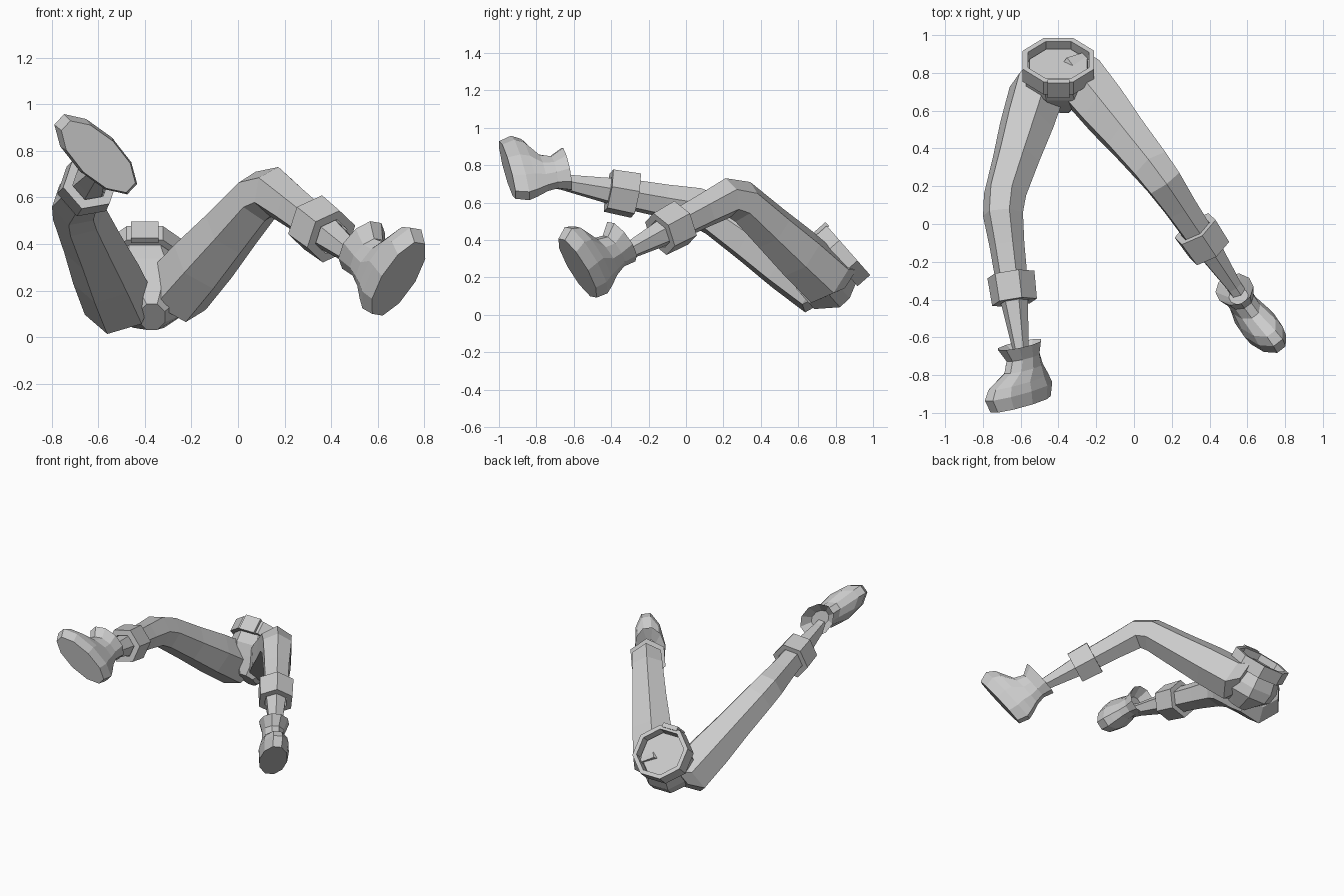
import bpy, bmesh, math
from mathutils import Vector as V

if "Cube" in bpy.data.objects:
    bpy.data.objects.remove(bpy.data.objects["Cube"])

grey = bpy.data.materials.new("plain grey")
grey.diffuse_color = (0.6, 0.6, 0.6, 1)
grey.use_nodes = True
grey.node_tree.nodes["Principled BSDF"].inputs["Base Color"].default_value = grey.diffuse_color


def ring(c, p, q, rp, rq, n, off=0.5):
    """Polygon of n points round c in the plane of p and q."""
    out = []
    for i in range(n):
        t = 2 * math.pi * (i + off) / n
        out.append(c + p * rp * math.cos(t) + q * rq * math.sin(t))
    return out


def loft(name, rings, closed=False):
    """Skin a list of rings; capped at the ends, or joined into a band."""
    bm = bmesh.new()
    rows = [[bm.verts.new(v) for v in r] for r in rings]
    n = len(rows[0])
    pairs = list(zip(rows, rows[1:]))
    if closed:
        pairs.append((rows[-1], rows[0]))
    else:
        bm.faces.new(rows[0])
        bm.faces.new(rows[-1])
    for a, b in pairs:
        for i in range(n):
            j = (i + 1) % n
            bm.faces.new((a[i], a[j], b[j], b[i]))
    bmesh.ops.recalc_face_normals(bm, faces=bm.faces)
    me = bpy.data.meshes.new(name)
    bm.to_mesh(me)
    bm.free()
    me.materials.append(grey)
    ob = bpy.data.objects.new(name, me)
    bpy.context.collection.objects.link(ob)
    return ob


# Tilted waist frame: body axis, back direction, sideways
axis = V((0, 0.75, 0.66)).normalized()
back = V((0, 0.66, -0.75)).normalized()
side = V((1, 0, 0))
waist = V((-0.40, 0.835, 0.315))

# Pelvis: (height along axis, shift back, shift x, half width, half depth)
sections = [(0.0, 0.0, 0, 0.165, 0.15), (-0.05, 0.01, 0, 0.18, 0.165),
            (-0.12, 0.03, 0.01, 0.20, 0.18), (-0.19, 0.05, 0.015, 0.18, 0.16),
            (-0.30, 0.04, 0.03, 0.06, 0.08)]
loft("pelvis", [ring(waist + axis * t + back * b + side * x, side, back, rx, rb, 8)
                for t, b, x, rx, rb in sections])

# Belt and buckle
loft("belt", [ring(waist + axis * t, side, back, 0.205 - d, 0.19 - d, 8)
              for t, d in ((-0.045, 0.03), (-0.045, 0), (0.045, 0), (0.045, 0.03))],
     closed=True)
loft("buckle", [ring(waist - back * b, side, axis, 0.083, 0.075, 4)
                for b in (0.165, 0.195)])


def leg(tag, hip0, hip, knee, ankle, sole, fwd, down):
    hip0, hip, knee, ankle, sole = map(V, (hip0, hip, knee, ankle, sole))
    fwd = V(fwd).normalized()
    up = -V(down)
    up = (up - fwd * up.dot(fwd)).normalized()
    wide = fwd.cross(up)
    td, sd = (knee - hip).normalized(), (ankle - knee).normalized()
    hinge = td.cross(sd).normalized()

    # Leg: thigh, bent knee and tapering shin
    path = [(hip0, td, 0.12), (hip, td, 0.155),
            (hip.lerp(knee, 0.3), td, 0.147), (hip.lerp(knee, 0.6), td, 0.128),
            (knee - td * 0.07, (td * 3 + sd).normalized(), 0.115),
            (knee + sd * 0.05, (td + sd * 3).normalized(), 0.108),
            (knee.lerp(ankle, 0.28), sd, 0.094), (knee.lerp(ankle, 0.55), sd, 0.085),
            (knee.lerp(ankle, 0.75), sd, 0.066), (ankle, sd, 0.044),
            (ankle + sd * 0.06, sd, 0.044)]
    loft(tag + "_leg", [ring(c, hinge, d.cross(hinge), r, r, 6) for c, d, r in path])

    # Shin band
    mid = knee.lerp(ankle, 0.58)
    q = sd.cross(hinge)
    loft(tag + "_shin_band", [ring(mid + sd * t, hinge, q, r, r, 6)
                              for t, r in ((-0.075, 0.09), (-0.075, 0.128),
                                           (0.075, 0.122), (0.075, 0.08))],
         closed=True)

    # Boot: (height, heel end, toe end, half width), last ones fold into the cuff
    levels = [(0, -0.20, 0.20, 0.092), (0.07, -0.225, 0.225, 0.10),
              (0.12, -0.21, 0.19, 0.09), (0.18, -0.185, 0.06, 0.075),
              (0.24, -0.175, 0.03, 0.075), (0.31, -0.195, 0.07, 0.10),
              (0.25, -0.14, 0.0, 0.05)]
    loft(tag + "_boot", [ring(sole + up * u + fwd * (a + b) / 2, fwd, wide,
                              (b - a) / 2 * 1.04, w, 10)
                         for u, a, b, w in levels])


leg("right", (-0.47, 0.80, 0.17), (-0.51, 0.71, 0.14), (-0.70, 0.10, 0.57),
    (-0.60, -0.66, 0.71), (-0.60, -0.955, 0.775),
    (-0.70, -0.22, 0.67), (0.158, -0.975, -0.15))
leg("left", (-0.32, 0.82, 0.20), (-0.27, 0.75, 0.19), (0.13, 0.26, 0.645),
    (0.53, -0.33, 0.33), (0.69, -0.58, 0.25),
    (0.46, -0.43, 0.78), (0.42, -0.67, -0.61))
